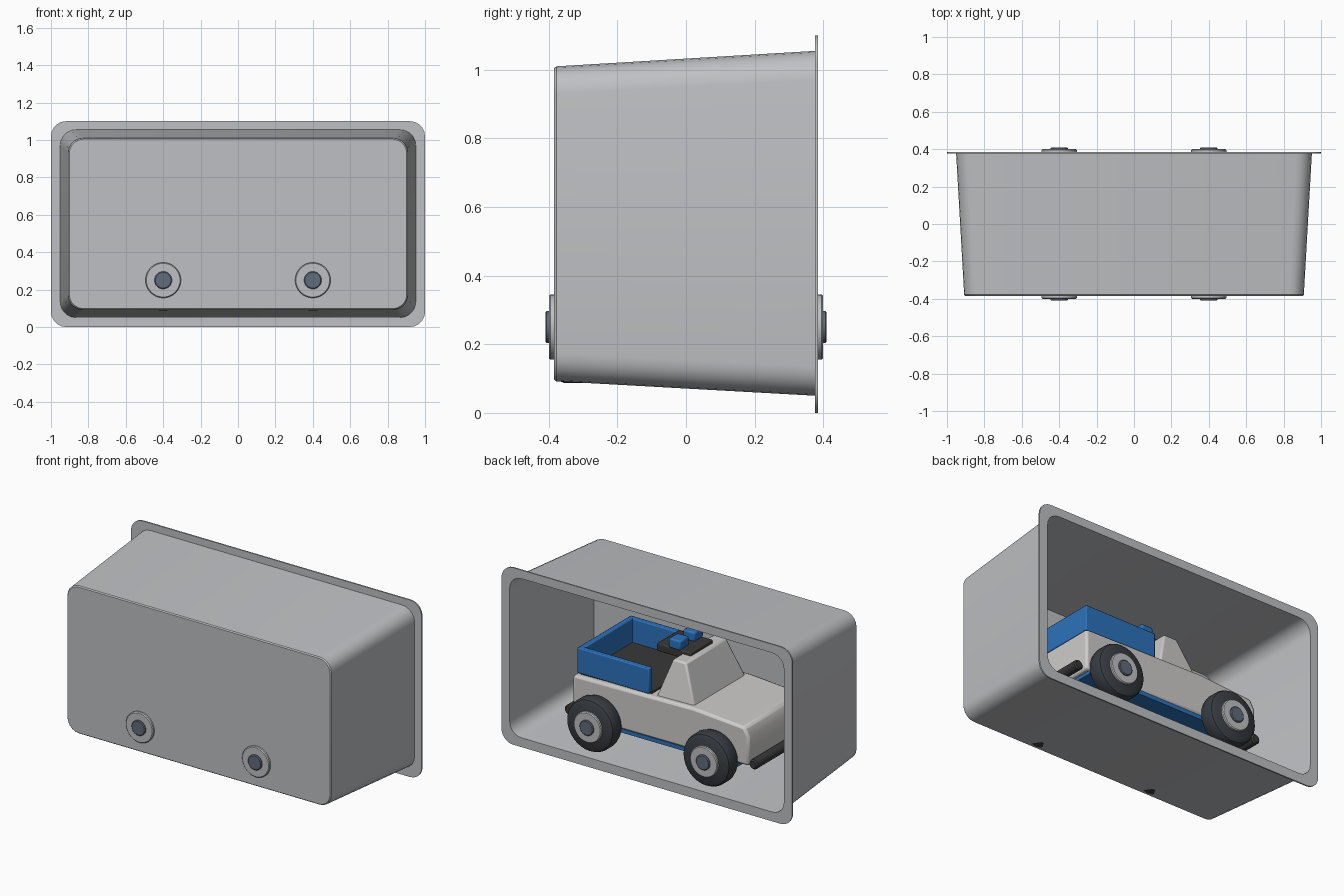
import bpy, bmesh, math
from mathutils import Matrix

if "Cube" in bpy.data.objects:
    bpy.data.objects.remove(bpy.data.objects["Cube"])


def colour(name, r, g, b):
    m = bpy.data.materials.new(name)
    m.diffuse_color = (r, g, b, 1)
    m.use_nodes = True
    m.node_tree.nodes["Principled BSDF"].inputs["Base Color"].default_value = m.diffuse_color
    return m


CASE = colour("case grey", .52, .53, .55)
BODY = colour("body light grey", .62, .61, .60)
RIM = colour("rim grey", .52, .53, .55)
CAP = colour("cap slate", .12, .15, .20)
TYRE = colour("tyre charcoal", .04, .047, .055)
DARK = colour("trim black", .04, .04, .042)
BLUE = colour("blue", .025, .17, .50)


def finish(name, bm, mat, bevel=0, angle=30):
    bmesh.ops.recalc_face_normals(bm, faces=bm.faces)
    me = bpy.data.meshes.new(name)
    bm.to_mesh(me)
    bm.free()
    me.materials.append(mat)
    ob = bpy.data.objects.new(name, me)
    bpy.context.collection.objects.link(ob)
    if bevel:
        mod = ob.modifiers.new("bevel", "BEVEL")
        mod.width, mod.segments = bevel, 2
    bpy.ops.object.select_all(action="DESELECT")
    ob.select_set(True)
    bpy.context.view_layer.objects.active = ob
    bpy.ops.object.shade_smooth_by_angle(angle=math.radians(angle))
    return ob


def bridge(bm, rings, cap_start=True, cap_end=True):
    loops = [[bm.verts.new(p) for p in ring] for ring in rings]
    n = len(loops[0])
    for a, b in zip(loops, loops[1:]):
        for i in range(n):
            j = (i + 1) % n
            bm.faces.new((a[i], a[j], b[j], b[i]))
    if cap_start:
        bm.faces.new(loops[0])
    if cap_end:
        bm.faces.new(loops[-1])


def rounded_rect(y, hx, z0, z1, r, seg=5):
    pts = []
    corners = [(hx - r, z1 - r), (r - hx, z1 - r), (r - hx, z0 + r), (hx - r, z0 + r)]
    for q, (cx, cz) in enumerate(corners):
        for k in range(seg + 1):
            a = math.pi / 2 * (q + k / seg)
            pts.append((cx + r * math.cos(a), y, cz + r * math.sin(a)))
    return pts


def lathe(name, x, z, profile, mat, n=32):
    """Turned part around a y axis; profile holds (y, radius) pairs."""
    bm = bmesh.new()
    bridge(bm, [[(x + r * math.cos(2 * math.pi * i / n), y,
                  z + r * math.sin(2 * math.pi * i / n)) for i in range(n)]
                for y, r in profile])
    return finish(name, bm, mat)


def box(name, x, y, z, mat, bevel=0):
    bm = bmesh.new()
    size = [b - a for a, b in (x, y, z)]
    mid = [(a + b) / 2 for a, b in (x, y, z)]
    bmesh.ops.create_cube(bm, size=1, matrix=Matrix.Translation(mid) @ Matrix.Diagonal((*size, 1)))
    return finish(name, bm, mat, bevel)


def extrude(name, profile, hy, mat, bevel=0):
    bm = bmesh.new()
    bridge(bm, [[(x, s * hy, z) for x, z in profile] for s in (-1, 1)])
    return finish(name, bm, mat, bevel)


# Open tapered case with a thin flange
bm = bmesh.new()
bridge(bm, [rounded_rect(-.376, .897, .103, 1.002, .08),
            rounded_rect(.385, .943, .058, 1.047, .08),
            rounded_rect(.385, 1, 0, 1.1, .08),
            rounded_rect(.376, 1, 0, 1.1, .08),
            rounded_rect(.376, .951, .05, 1.055, .085),
            rounded_rect(-.378, .908, .092, 1.01, .08),
            rounded_rect(-.385, .902, .098, 1.004, .076)])
finish("case", bm, CASE)

# Wheels: tyre, rim disc and centre cap, with axles
for end, x in (("front", -.4), ("rear", .4)):
    lathe(end + "_axle", x, .25, [(-.3, .03), (.3, .03)], DARK, 16)
    for side, s in (("right", -1), ("left", 1)):
        name = end + "_" + side
        lathe(name + "_tyre", x, .25,
              [(s * y, r) for y, r in ((.27, .135), (.285, .156), (.305, .163), (.355, .163),
                                       (.372, .156), (.384, .135))], TYRE)
        lathe(name + "_rim", x, .25,
              [(s * y, r) for y, r in ((.375, .095), (.395, .095), (.4, .09))], RIM)
        lathe(name + "_cap", x, .25,
              [(s * y, r) for y, r in ((.39, .047), (.406, .047), (.41, .042))], CAP)

# Truck body and blue underside
extrude("truck_body", [(.58, .235), (.58, .485), (.02, .495), (-.25, .5), (-.6, .475),
                       (-.63, .42), (-.63, .24)], .285, BODY, .015)
box("underside", (-.55, .55), (-.28, .28), (.215, .24), BLUE)

# Tapered cab
bm = bmesh.new()
bridge(bm, [[(x0, -y, z), (x1, -y, z), (x1, y, z), (x0, y, z)]
            for x0, x1, y, z in ((-.24, .03, .255, .48), (-.14, -.05, .2, .72))])
finish("cab", bm, BODY, .01)

# Roof plate and two roof lamps
box("roof_plate", (-.11, .125), (-.11, .11), (.69, .74), DARK, .008)
for side, y in (("right", -.07), ("left", .07)):
    box(side + "_roof_lamp", (-.04, .04), (y - .045, y + .045), (.735, .795), BLUE, .01)

# Cargo bed: dark floor with blue walls on three sides
box("bed_floor", (.06, .55), (-.25, .25), (.48, .505), DARK)
for side, s in (("right", -1), ("left", 1)):
    box(side + "_bed_wall", (.07, .565), sorted((s * .23, s * .265)), (.495, .652), BLUE, .006)
box("rear_bed_wall", (.53, .565), (-.265, .265), (.495, .652), BLUE, .006)

# Round bumpers
for end, x in (("front", -.65), ("rear", .62)):
    lathe(end + "_bumper", x, .25, [(-.27, .022), (-.262, .03), (.262, .03), (.27, .022)], DARK, 20)
